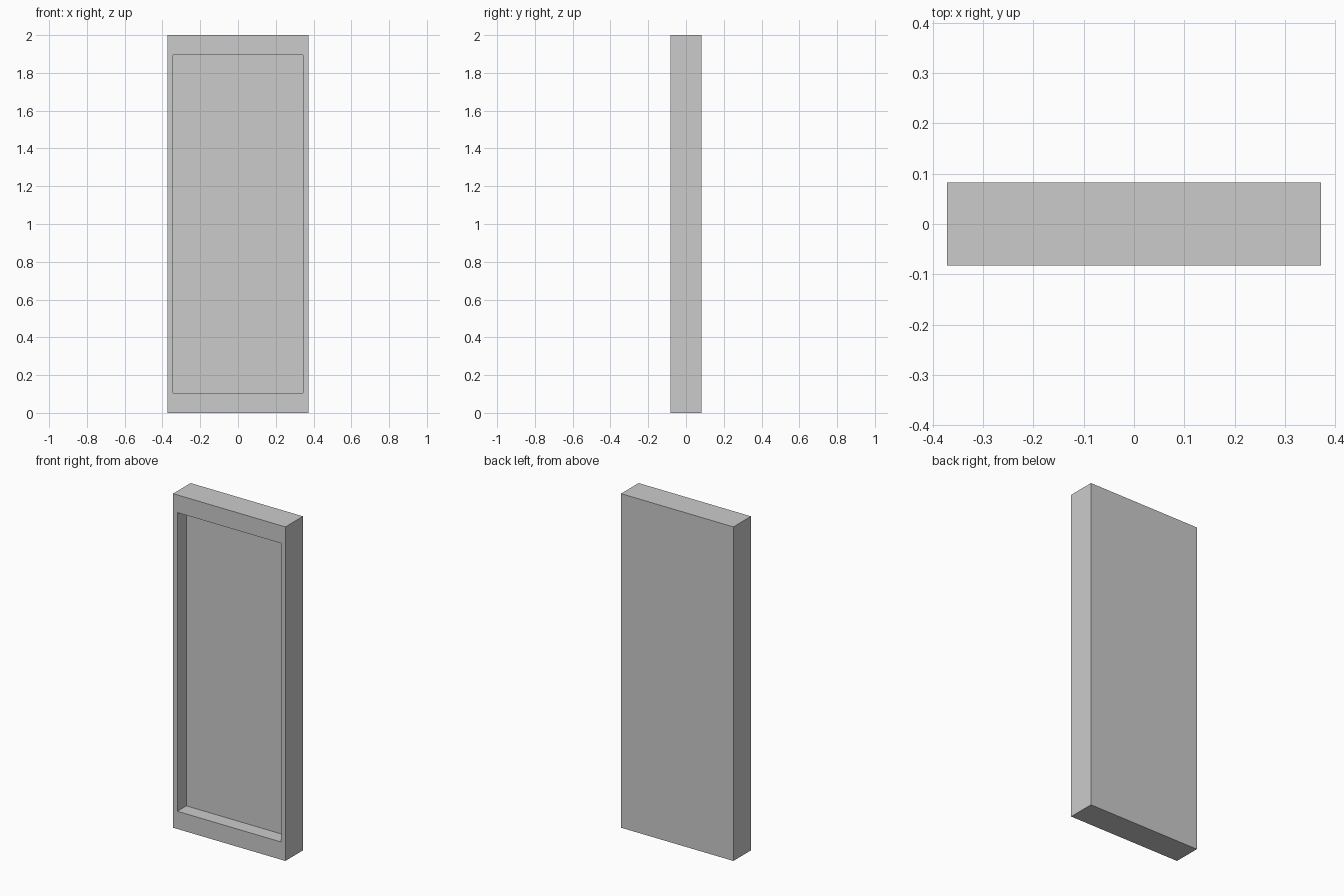
import bpy, bmesh
from mathutils import Vector

if "Cube" in bpy.data.objects:
    bpy.data.objects.remove(bpy.data.objects["Cube"])

WIDTH, DEPTH, HEIGHT = 0.744, 0.166, 2.0
SIDE_RIM, END_RIM, RECESS = 0.04, 0.106, 0.085

# Slab body standing on the ground
bm = bmesh.new()
bmesh.ops.create_cube(bm, size=1)
bmesh.ops.scale(bm, vec=(WIDTH, DEPTH, HEIGHT), verts=bm.verts)

# Front panel recess: inset the front face, fit the rim widths, push it back
bm.normal_update()
front = min(bm.faces, key=lambda f: f.calc_center_median().y)
bmesh.ops.inset_region(bm, faces=[front], thickness=SIDE_RIM)
rim_inner = list(front.verts)
for v in rim_inner:
    v.co.z = (1 if v.co.z > 0 else -1) * (HEIGHT / 2 - END_RIM)
floor = bmesh.ops.extrude_face_region(bm, geom=[front])["geom"]
floor_verts = [g for g in floor if isinstance(g, bmesh.types.BMVert)]
bmesh.ops.translate(bm, vec=Vector((0, RECESS, 0)), verts=floor_verts)
if front.is_valid:
    if all(v in rim_inner for v in front.verts):
        bmesh.ops.delete(bm, geom=[front], context='FACES_ONLY')

bmesh.ops.translate(bm, vec=Vector((0, 0, HEIGHT / 2)), verts=bm.verts)
bmesh.ops.recalc_face_normals(bm, faces=bm.faces)

mesh = bpy.data.meshes.new("recessed_panel")
bm.to_mesh(mesh)
bm.free()
bpy.context.collection.objects.link(bpy.data.objects.new("recessed_panel", mesh))
